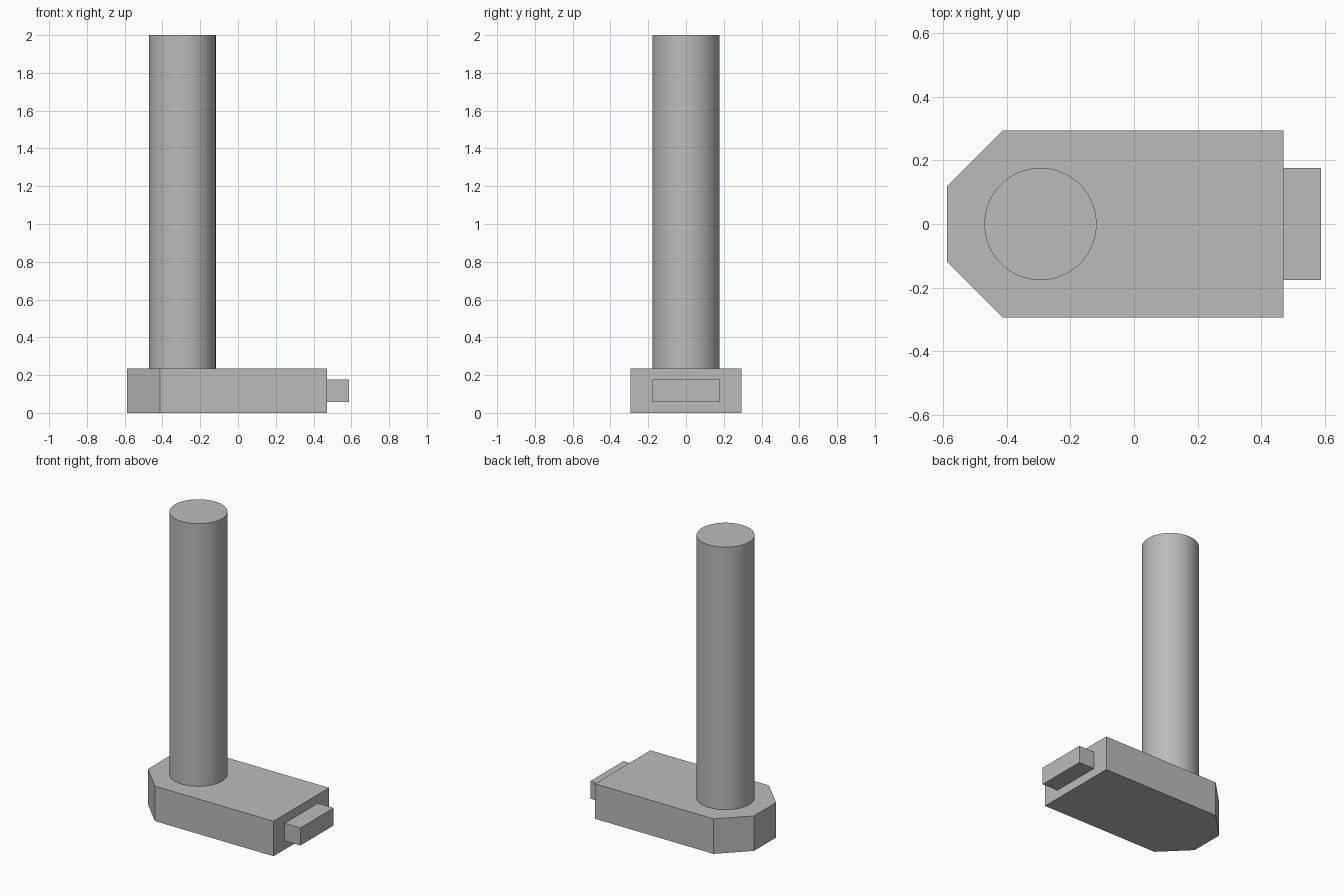
import bpy
import bmesh

if "Cube" in bpy.data.objects:
    bpy.data.objects.remove(bpy.data.objects["Cube"], do_unlink=True)

U = 2 / 17  # module: the whole model is 17 modules tall

grey = bpy.data.materials.new("plain grey")
grey.use_nodes = True
colour = (0.5, 0.5, 0.5, 1)
grey.diffuse_color = colour
grey.node_tree.nodes["Principled BSDF"].inputs["Base Color"].default_value = colour


def prism(name, outline, z0, z1):
    """Extrude a flat outline, given in modules, from z0 to z1."""
    bm = bmesh.new()
    face = bm.faces.new([bm.verts.new((x * U, y * U, z0 * U)) for x, y in outline])
    top = bmesh.ops.extrude_face_region(bm, geom=[face])["geom"]
    verts = [v for v in top if isinstance(v, bmesh.types.BMVert)]
    bmesh.ops.translate(bm, verts=verts, vec=(0, 0, (z1 - z0) * U))
    bmesh.ops.recalc_face_normals(bm, faces=bm.faces)
    mesh = bpy.data.meshes.new(name)
    bm.to_mesh(mesh)
    bm.free()
    mesh.materials.append(grey)
    obj = bpy.data.objects.new(name, mesh)
    bpy.context.collection.objects.link(obj)
    return obj


# Base block with two chamfered corners
half = [(4, 2.5), (-3.5, 2.5), (-5, 1)]
prism("base", half + [(x, -y) for x, y in reversed(half)], 0, 2)

# Tab on the square end
prism("end_tab", [(4, -1.5), (5, -1.5), (5, 1.5), (4, 1.5)], 0.5, 1.5)

# Round post
bpy.ops.mesh.primitive_cylinder_add(
    vertices=64, radius=1.5 * U, depth=15 * U, location=(-2.5 * U, 0, 9.5 * U))
post = bpy.context.object
post.name = "post"
post.data.materials.append(grey)
bpy.ops.object.shade_smooth_by_angle()
